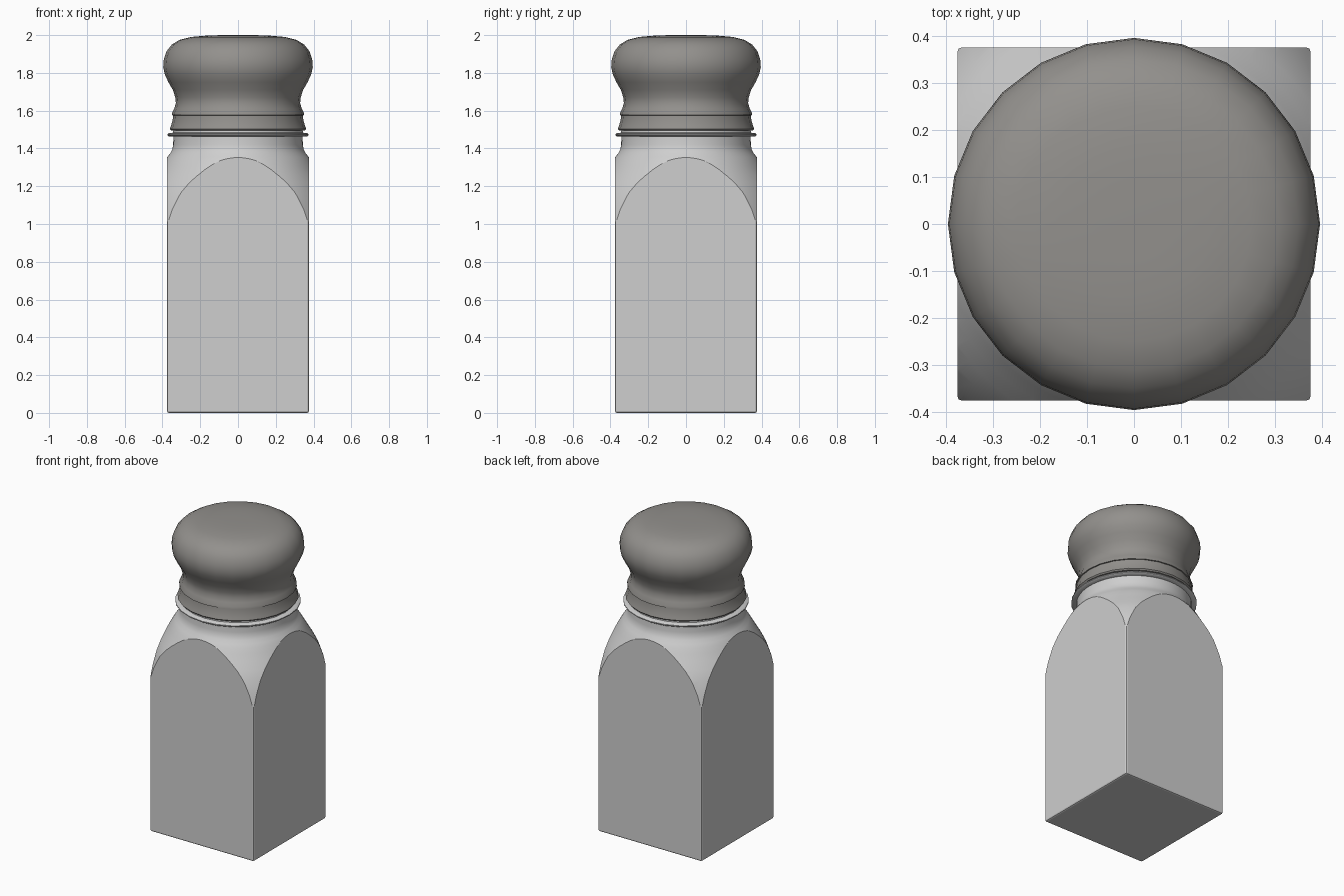
import bpy, bmesh, math

if "Cube" in bpy.data.objects:
    bpy.data.objects.remove(bpy.data.objects["Cube"])

def material(name, rgb):
    m = bpy.data.materials.new(name)
    m.diffuse_color = (*rgb, 1)
    m.use_nodes = True
    m.node_tree.nodes["Principled BSDF"].inputs["Base Color"].default_value = m.diffuse_color
    return m

glass = material("pale_glass", (0.62, 0.62, 0.62))
metal = material("grey_metal", (0.29, 0.28, 0.265))

def lathe(name, profile, mat, n=24, angle=40):
    """Revolve (radius, height) points about z; radius 0 closes to a pole."""
    bm = bmesh.new()
    rings = []
    for r, z in profile:
        if r == 0:
            rings.append([bm.verts.new((0, 0, z))] * n)
        else:
            rings.append([bm.verts.new((r * math.cos(2 * math.pi * i / n),
                                        r * math.sin(2 * math.pi * i / n), z)) for i in range(n)])
    for a, b in zip(rings, rings[1:]):
        for i in range(n):
            j = (i + 1) % n
            bm.faces.new(list(dict.fromkeys((a[i], a[j], b[j], b[i]))))
    bmesh.ops.recalc_face_normals(bm, faces=bm.faces)
    return finish(name, bm, mat, angle)

def finish(name, bm, mat, angle):
    me = bpy.data.meshes.new(name)
    bm.to_mesh(me)
    bm.free()
    me.materials.append(mat)
    ob = bpy.data.objects.new(name, me)
    bpy.context.collection.objects.link(ob)
    smooth(ob, angle)
    return ob

def smooth(ob, angle):
    bpy.ops.object.select_all(action='DESELECT')
    ob.select_set(True)
    bpy.context.view_layer.objects.active = ob
    bpy.ops.object.shade_smooth_by_angle(angle=math.radians(angle))

# square bottle with softened edges
W = 0.376
bm = bmesh.new()
bmesh.ops.create_cube(bm, size=1)
for v in bm.verts:
    v.co = (v.co.x * 2 * W, v.co.y * 2 * W, 0.005 + (v.co.z + 0.5) * 1.47)
    v.co.z = 0.0 if v.co.z < 0.1 else v.co.z
edges = [e for e in bm.edges if min(v.co.z for v in e.verts) < 0.1]
bmesh.ops.bevel(bm, geom=edges, offset=0.01, segments=2, profile=0.5, affect='EDGES')
body = finish("bottle_body", bm, glass, 30)

# domed shoulder and neck, intersected with the square bottle
shoulder = lathe("shoulder_cutter", [
    (0, -0.1), (0.56, -0.1), (0.56, 0.8), (0.53, 1.0), (0.512, 1.08), (0.483, 1.165),
    (0.455, 1.22), (0.428, 1.265), (0.405, 1.305), (0.388, 1.335), (0.374, 1.355),
    (0.358, 1.375), (0.348, 1.395), (0.343, 1.42), (0.342, 1.5), (0, 1.5)], glass, 72)
shoulder.hide_render = True
mod = body.modifiers.new("shape", 'BOOLEAN')
mod.operation = 'INTERSECT'
mod.solver = 'EXACT'
mod.object = shoulder
bpy.context.view_layer.objects.active = body
bpy.ops.object.modifier_apply(modifier=mod.name)
bpy.data.objects.remove(shoulder)
smooth(body, 16)

# thin glass collar under the cap
lathe("neck_collar", [(0.33, 1.464), (0.366, 1.464), (0.374, 1.47), (0.374, 1.476),
                      (0.366, 1.482), (0.33, 1.484)], glass, 24)

# flared lower band of the cap
lathe("cap_band", [(0.32, 1.496), (0.354, 1.496), (0.361, 1.504), (0.355, 1.52), (0.346, 1.55),
                   (0.343, 1.577), (0.32, 1.577)], metal, 24)

# mushroom-shaped cap
lathe("cap_top", [(0.32, 1.574), (0.351, 1.576), (0.349, 1.588), (0.338, 1.61), (0.329, 1.64), (0.332, 1.67),
                  (0.345, 1.71), (0.368, 1.75), (0.387, 1.79), (0.396, 1.83),
                  (0.393, 1.87), (0.378, 1.915), (0.35, 1.95), (0.31, 1.975),
                  (0.25, 1.99), (0.16, 1.998), (0.08, 2.0), (0, 2.0)], metal, 24)

# inner neck closing the gap inside the cap
lathe("neck_core", [(0, 1.47), (0.345, 1.47), (0.342, 1.5), (0.32, 1.58), (0, 1.58)], glass, 24)
